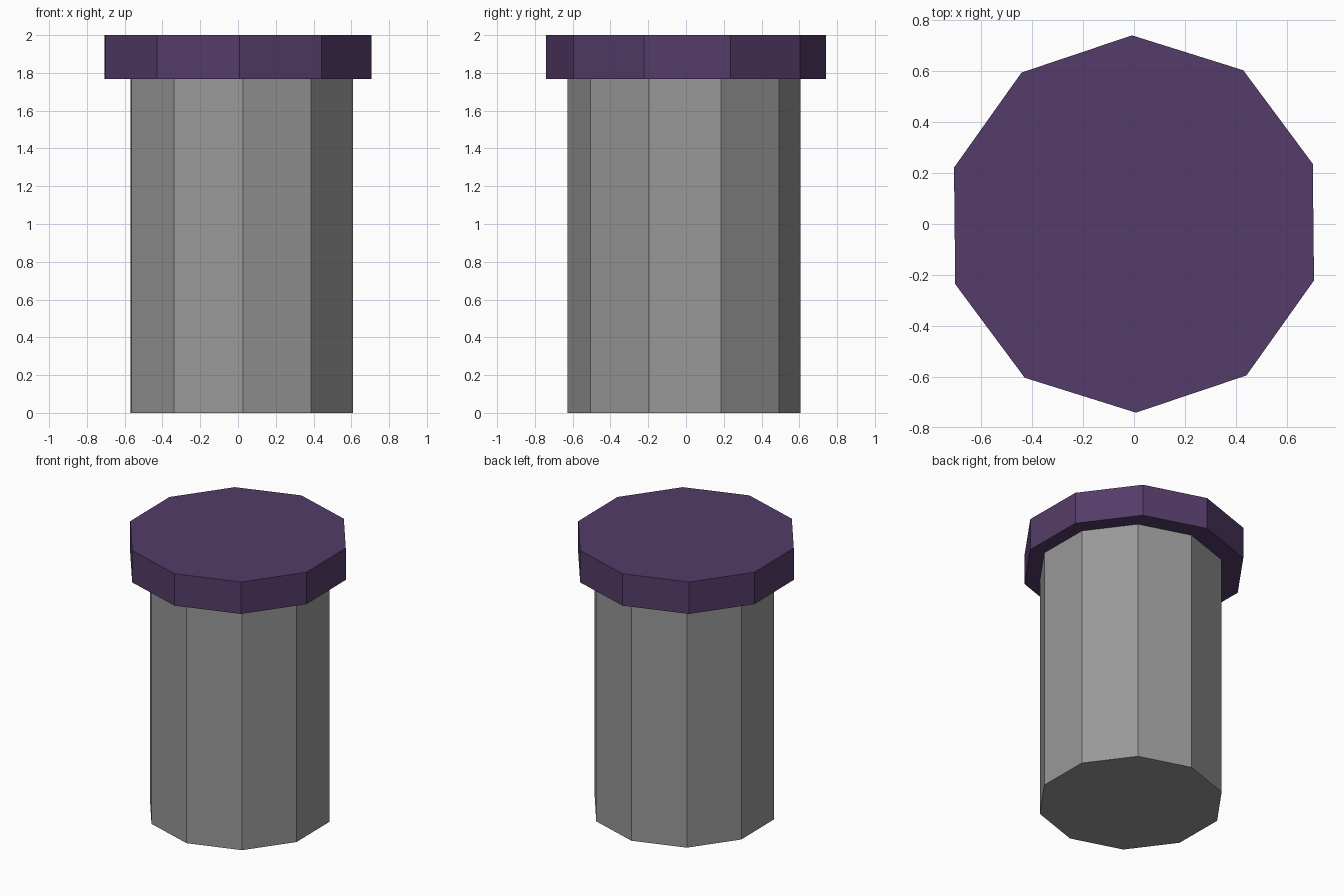
import bpy
import math

if "Cube" in bpy.data.objects:
    bpy.data.objects.remove(bpy.data.objects["Cube"])

SIDES = 10


def material(name, rgb):
    m = bpy.data.materials.new(name)
    m.diffuse_color = (*rgb, 1.0)
    m.use_nodes = True
    m.node_tree.nodes["Principled BSDF"].inputs["Base Color"].default_value = m.diffuse_color
    return m


def prism(name, radius, z0, z1, centre, turn, mat):
    """Upright flat-faced ten-sided prism with a corner towards -y, turned slightly."""
    bpy.ops.mesh.primitive_cylinder_add(
        vertices=SIDES, radius=radius, depth=z1 - z0,
        location=(centre[0], centre[1], (z0 + z1) / 2),
        rotation=(0, 0, math.radians(turn)))
    ob = bpy.context.object
    ob.name = name
    ob.data.materials.append(mat)
    return ob


grey = material("stone grey", (0.315, 0.315, 0.315))
purple = material("dark purple", (0.088, 0.045, 0.139))

# Column, sitting slightly off centre
prism("shaft", 0.617, 0.0, 1.768, (0.02, -0.01), 0.5, grey)

# Wide cap slab on top
prism("cap", 0.741, 1.768, 2.0, (0.0, 0.0), 0.6, purple)
